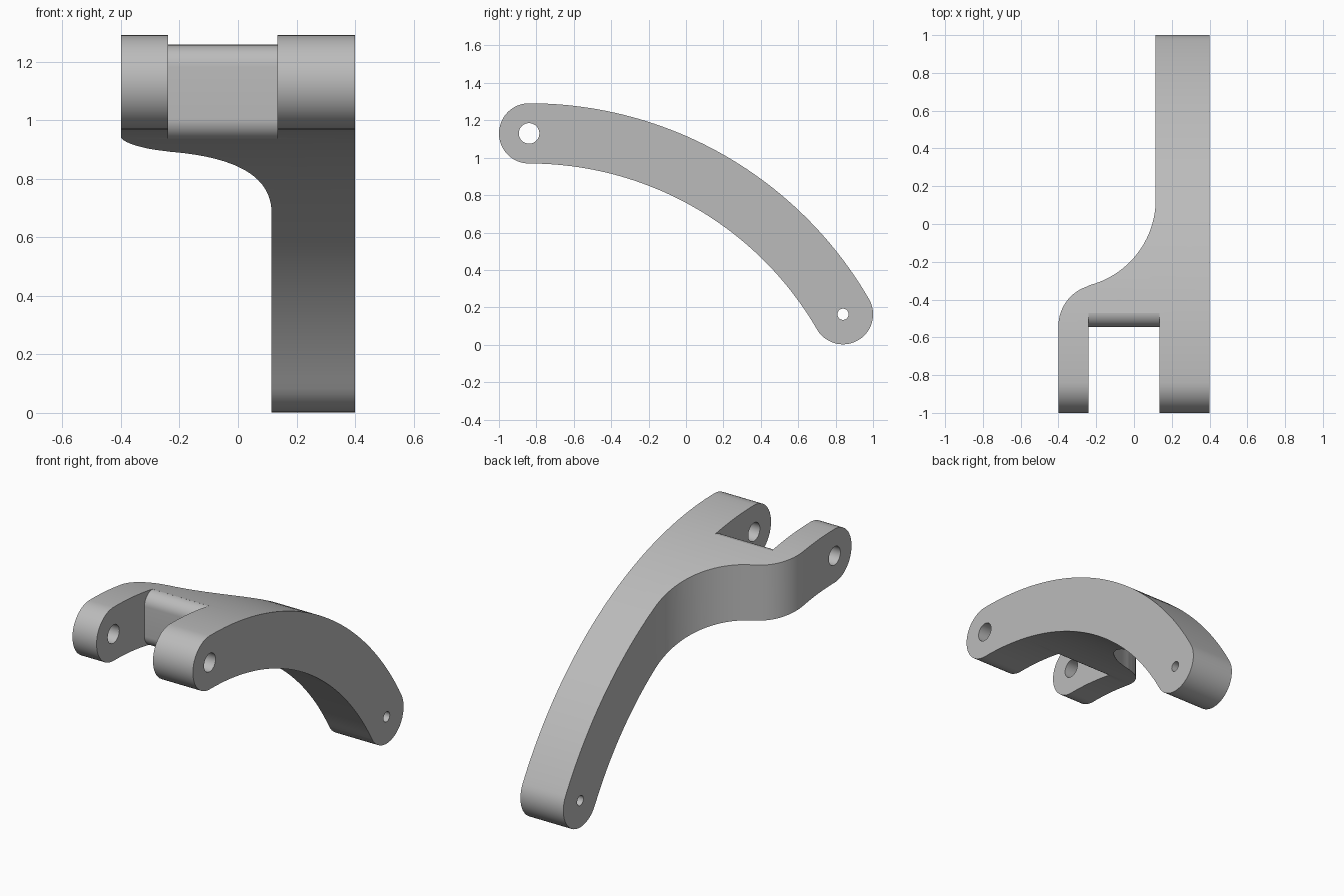
import bpy, bmesh
from math import cos, sin, pi, radians, atan2
from mathutils import Vector

cube = bpy.data.objects.get("Cube")
if cube:
    bpy.data.objects.remove(cube, do_unlink=True)

metal = bpy.data.materials.new("light grey")
metal.use_nodes = True
grey = (0.5, 0.5, 0.5, 1)
metal.diffuse_color = grey
metal.node_tree.nodes["Principled BSDF"].inputs["Base Color"].default_value = grey


def arc(cx, cy, r, start, end, steps=24):
    """Points on a circular arc, angles in radians."""
    angles = [start + (end - start) * i / steps for i in range(steps + 1)]
    return [(cx + r * cos(a), cy + r * sin(a)) for a in angles]


def prism(name, points, axis, low, high):
    """Extrude a closed outline along x (outline in y, z) or z (outline in x, y)."""
    bm = bmesh.new()
    place = (lambda p: (low, *p)) if axis == "x" else (lambda p: (*p, low))
    face = bm.faces.new([bm.verts.new(place(p)) for p in points])
    out = bmesh.ops.extrude_face_region(bm, geom=[face])
    step = Vector((high - low, 0, 0)) if axis == "x" else Vector((0, 0, high - low))
    moved = [v for v in out["geom"] if isinstance(v, bmesh.types.BMVert)]
    bmesh.ops.translate(bm, verts=moved, vec=step)
    bmesh.ops.recalc_face_normals(bm, faces=bm.faces)
    mesh = bpy.data.meshes.new(name)
    bm.to_mesh(mesh)
    bm.free()
    mesh.materials.append(metal)
    obj = bpy.data.objects.new(name, mesh)
    bpy.context.collection.objects.link(obj)
    return obj


def cut(target, cutter, operation):
    """Apply a boolean, then discard the cutter."""
    cutter.hide_render = True
    mod = target.modifiers.new(cutter.name, "BOOLEAN")
    mod.operation, mod.solver, mod.object = operation, "EXACT", cutter
    bpy.context.view_layer.objects.active = target
    bpy.ops.object.modifier_apply(modifier=mod.name)
    bpy.data.objects.remove(cutter, do_unlink=True)


# Curved arm: a constant-width band with rounded ends
cy, cz, mid, half = -0.839, -0.81, 1.94, 0.161
tip = radians(30.1)
front = (cy, cz + mid)
back = (cy + mid * cos(tip), cz + mid * sin(tip))
outline = arc(cy, cz, mid + half, pi / 2, tip, 48)
outline += arc(*back, half, tip, tip - pi)[1:]
outline += arc(cy, cz, mid - half, tip, pi / 2, 48)[1:]
outline += arc(*front, half, 1.5 * pi, pi / 2)[1:-1]
arm = prism("forked_arm", outline, "x", -0.6, 0.6)

# Plan shape: wide fork sweeping in to a narrow shank
shoulder, sweep = Vector((-0.18, -0.54)), Vector((-0.354, 0.13))
d = sweep - shoulder
lean = atan2(d.y, d.x)
plan = [(0.4, -1.3), (0.4, 1.3), (0.115, 1.3)]
plan += arc(*sweep, 0.469, 0, lean - pi, 32)
plan += arc(*shoulder, 0.22, lean, pi)[1:]
plan += [(-0.4, -1.3)]
cut(arm, prism("plan_cutter", plan, "z", -0.5, 2), "INTERSECT")

# Fork slot with a floor rounded at its upper and lower edges
floor, r = -0.545, 0.075
slot = [(-1.3, 0.5), (floor + r, 0.5)]
slot += arc(floor + r, 1.005, r, 1.5 * pi, pi, 12)
slot += arc(floor + r, 1.183, r, pi, pi / 2, 12)
slot += [(floor + r, 1.7), (-1.3, 1.7)]
cut(arm, prism("slot_cutter", slot, "x", -0.24, 0.135), "DIFFERENCE")

# Pivot holes
for name, centre, radius in (("front_hole", front, 0.055), ("back_hole", back, 0.03)):
    hole = arc(*centre, radius, 0, 2 * pi, 32)[:-1]
    cut(arm, prism(name, hole, "x", -0.7, 0.7), "DIFFERENCE")

bpy.ops.object.select_all(action="DESELECT")
arm.select_set(True)
bpy.context.view_layer.objects.active = arm
bpy.ops.object.shade_smooth_by_angle(angle=radians(30))
